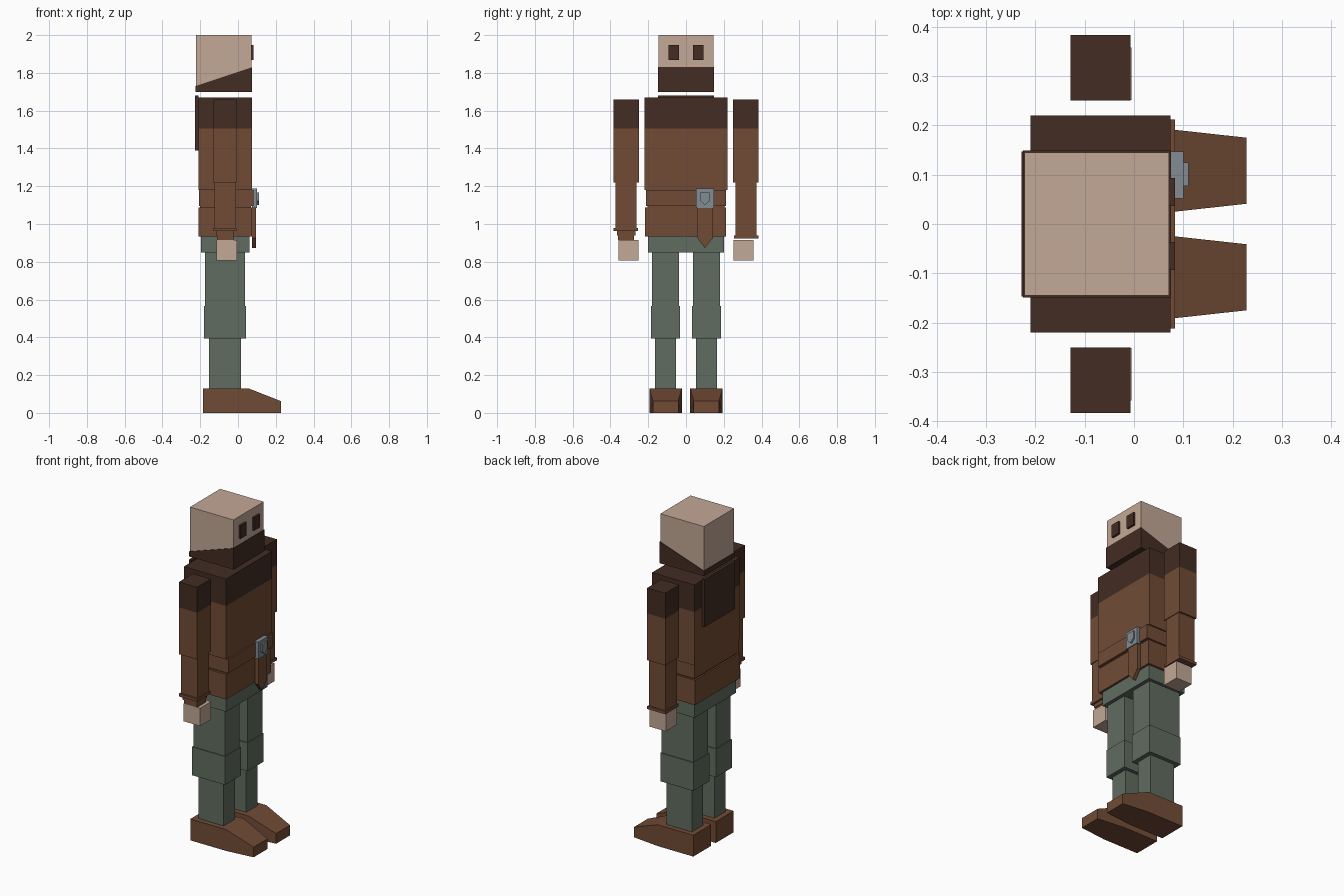
import bpy, bmesh
from mathutils import Vector

if "Cube" in bpy.data.objects:
    bpy.data.objects.remove(bpy.data.objects["Cube"])


def material(name, r, g, b):
    lin = [((c / 255 + 0.055) / 1.055) ** 2.4 for c in (r, g, b)]
    m = bpy.data.materials.new(name)
    m.diffuse_color = (*lin, 1)
    m.use_nodes = True
    m.node_tree.nodes["Principled BSDF"].inputs["Base Color"].default_value = m.diffuse_color
    return m


SKIN = material("skin", 194, 168, 150)
BROWN = material("brown leather", 113, 75, 53)
DARK = material("dark brown cloth", 67, 45, 35)
GREEN = material("grey green cloth", 96, 108, 96)
METAL = material("steel", 130, 139, 146)


def finish(name, bm, *mats):
    bmesh.ops.recalc_face_normals(bm, faces=bm.faces)
    me = bpy.data.meshes.new(name)
    bm.to_mesh(me)
    bm.free()
    for m in mats:
        me.materials.append(m)
    ob = bpy.data.objects.new(name, me)
    bpy.context.collection.objects.link(ob)
    return ob


def box(name, x, y, z, mat, upper=None, split=None):
    """Box from three ranges; faces above height 'split' get the upper material."""
    bm = bmesh.new()
    bmesh.ops.create_cube(bm, size=1)
    for v in bm.verts:
        v.co = Vector([r[0] if c < 0 else r[1] for c, r in zip(v.co, (x, y, z))])
    if upper:
        bmesh.ops.bisect_plane(bm, geom=bm.verts[:] + bm.edges[:] + bm.faces[:],
                               plane_co=(0, 0, split), plane_no=(0, 0, 1))
        for f in bm.faces:
            f.material_index = int(f.calc_center_median().z > split)
        return finish(name, bm, mat, upper)
    return finish(name, bm, mat)


def prism(name, side_a, side_b, mat):
    """Solid between two matching outlines."""
    bm = bmesh.new()
    a = [bm.verts.new(p) for p in side_a]
    b = [bm.verts.new(p) for p in side_b]
    bm.faces.new(a)
    bm.faces.new(b)
    for i in range(len(a)):
        j = (i + 1) % len(a)
        bm.faces.new((a[i], a[j], b[j], b[i]))
    return finish(name, bm, mat)


def front_plate(name, outline, x0, x1, mat):
    return prism(name, [(x0, y, z) for y, z in outline],
                 [(x1, y, z) for y, z in outline], mat)


# Head, sloping collar and eyes
box("head", (-0.222, 0.071), (-0.145, 0.145), (1.715, 2.0), SKIN)
collar = [(-0.225, 1.70), (0.075, 1.70), (0.075, 1.83), (-0.225, 1.73)]
prism("face_wrap", [(x, -0.149, z) for x, z in collar],
      [(x, 0.149, z) for x, z in collar], DARK)
for side, name in ((-1, "right"), (1, "left")):
    y0, y1 = sorted((side * 0.036, side * 0.093))
    box(name + "_eye", (0.06, 0.083), (y0, y1), (1.868, 1.947), DARK)

# Torso, belt and hanging hood
box("torso", (-0.21, 0.074), (-0.22, 0.22), (1.18, 1.67), BROWN, DARK, 1.505)
box("belt", (-0.206, 0.083), (-0.212, 0.212), (1.095, 1.18), BROWN)
box("waist", (-0.20, 0.068), (-0.205, 0.205), (1.08, 1.10), BROWN)
box("tunic_skirt", (-0.21, 0.073), (-0.218, 0.213), (0.935, 1.087), BROWN)
box("back_flap", (-0.228, -0.21), (-0.147, 0.147), (1.39, 1.68), DARK)

# Buckle with shield badge and belt end
box("buckle", (0.075, 0.10), (0.052, 0.147), (1.085, 1.188), METAL)
front_plate("shield_badge", [(0.077, 1.168), (0.125, 1.168), (0.125, 1.122),
                             (0.101, 1.10), (0.077, 1.122)], 0.095, 0.11, METAL)
front_plate("belt_end", [(0.06, 1.10), (0.142, 1.10), (0.142, 0.925),
                         (0.10, 0.873), (0.06, 0.925)], 0.074, 0.095, BROWN)

# Hips
box("hips", (-0.197, 0.06), (-0.20, 0.20), (0.85, 0.936), GREEN)

for side, name in ((-1, "right"), (1, "left")):
    def span(a, b):
        return tuple(sorted((side * a, side * b)))

    # Arm
    box(name + "_upper_arm", (-0.129, -0.007), span(0.25, 0.383), (1.22, 1.66),
        BROWN, DARK, 1.505)
    cuff = 0.98 if side < 0 else 0.94
    box(name + "_forearm", (-0.124, -0.011), span(0.262, 0.372), (cuff, 1.22), BROWN)
    box(name + "_cuff", (-0.129, -0.007), span(0.255, 0.383),
        (cuff - 0.017, cuff), BROWN)
    if side < 0:
        box("right_wrist_band", (-0.116, -0.02), span(0.268, 0.366), (0.94, 0.965), BROWN)
        box("right_wrist", (-0.112, -0.024), span(0.275, 0.36), (0.915, 0.942), BROWN)
    box(name + "_hand", (-0.115, -0.005), span(0.251, 0.358), (0.806, 0.915), SKIN)

    # Leg
    box(name + "_thigh", (-0.175, 0.038), span(0.038, 0.18), (0.565, 0.855), GREEN)
    box(name + "_knee", (-0.18, 0.043), span(0.032, 0.186), (0.395, 0.567), GREEN)
    box(name + "_shin", (-0.153, 0.017), span(0.054, 0.163), (0.12, 0.397), GREEN)

    # Shoe: heel block with a tapered, sloping toe
    def outline(heel, ball, toe):
        return [(-0.185, side * heel, 0), (-0.185, side * heel, 0.13),
                (0.055, side * ball, 0.13), (0.228, side * toe, 0.062),
                (0.228, side * toe, 0), (0.055, side * ball, 0)]
    prism(name + "_shoe", outline(0.022, 0.022, 0.041),
          outline(0.194, 0.194, 0.175), BROWN)
